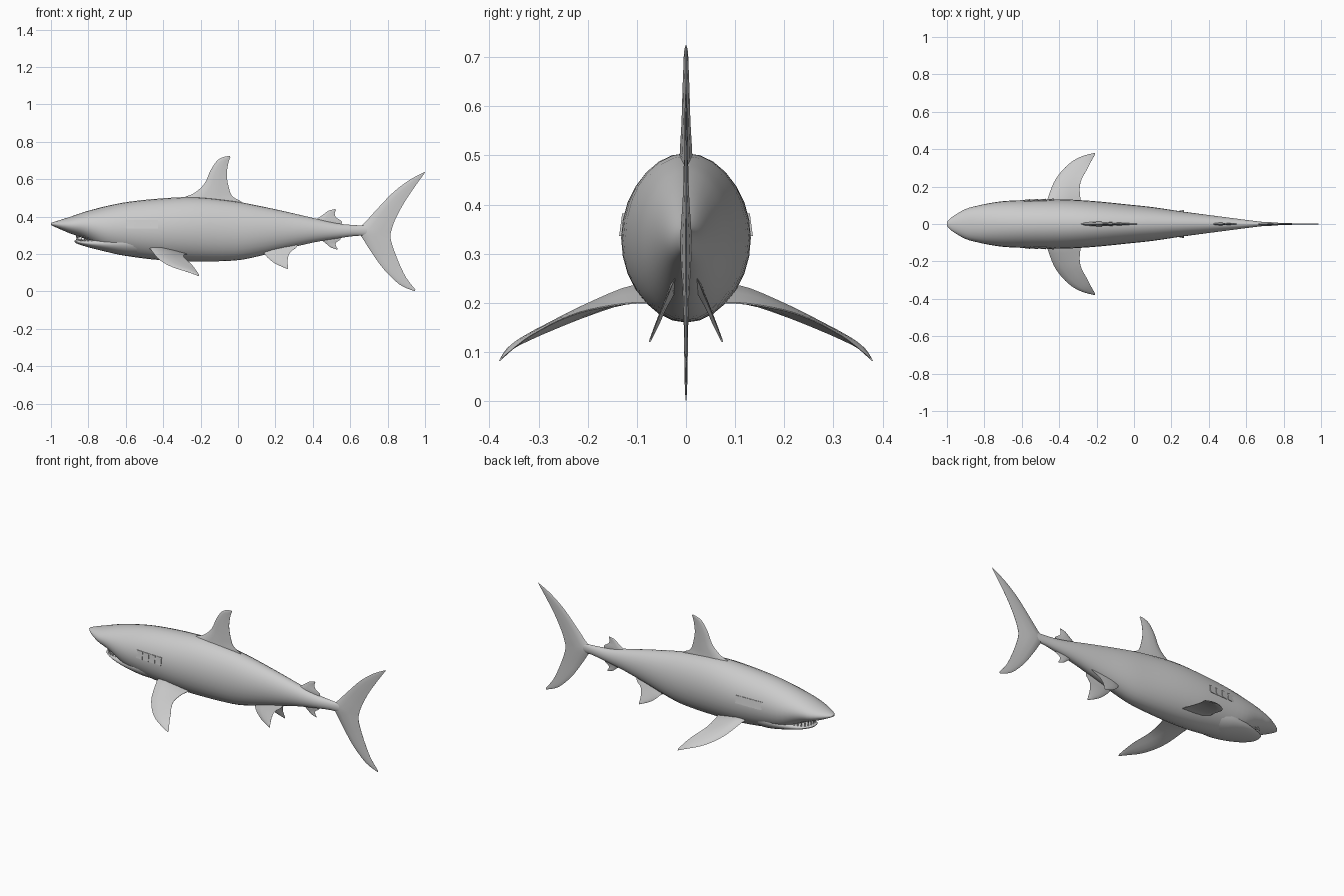
import bpy, bmesh, math
from mathutils import Vector

if "Cube" in bpy.data.objects:
    bpy.data.objects.remove(bpy.data.objects["Cube"])

skin = bpy.data.materials.new("grey_skin")
skin.diffuse_color = (0.6, 0.6, 0.6, 1)
skin.use_nodes = True
skin.node_tree.nodes["Principled BSDF"].inputs["Base Color"].default_value = skin.diffuse_color


def finish(name, bm, angle=40):
    bmesh.ops.recalc_face_normals(bm, faces=bm.faces)
    me = bpy.data.meshes.new(name)
    bm.to_mesh(me)
    bm.free()
    me.materials.append(skin)
    ob = bpy.data.objects.new(name, me)
    bpy.context.collection.objects.link(ob)
    bpy.ops.object.select_all(action='DESELECT')
    ob.select_set(True)
    bpy.context.view_layer.objects.active = ob
    if angle:
        bpy.ops.object.shade_smooth_by_angle(angle=math.radians(angle))
    return ob


def smooth(rows, n):
    """Catmull-Rom resampling of a list of number rows."""
    pts = [Vector(r) for r in rows]
    out = []
    for i in range(len(pts) - 1):
        a, b = pts[max(i - 1, 0)], pts[i]
        c, d = pts[i + 1], pts[min(i + 2, len(pts) - 1)]
        for k in range(n):
            t = k / n
            out.append(b + (c - a) * (t / 2)
                       + (a * 2 - b * 5 + c * 4 - d) * (t * t / 2)
                       + (b * 3 - a - c * 3 + d) * (t ** 3 / 2))
    return out + [pts[-1]]


def skin_rings(bm, rings):
    loops = [[bm.verts.new(p) for p in ring] for ring in rings]
    n = len(loops[0])
    for a, b in zip(loops, loops[1:]):
        for i in range(n):
            j = (i + 1) % n
            bm.faces.new((a[i], a[j], b[j], b[i]))
    bm.faces.new(loops[0])
    bm.faces.new(loops[-1])


def hull(name, rows, sides=28, n=3):
    """Elliptical loft along x; rows hold x, top z, bottom z, half width."""
    bm = bmesh.new()
    rings = []
    for x, top, bot, w in smooth(rows, n):
        c, h = (top + bot) / 2, (top - bot) / 2
        rings.append([(x, w * math.cos(a), c + h * math.sin(a))
                      for a in (2 * math.pi * i / sides for i in range(sides))])
    skin_rings(bm, rings)
    return finish(name, bm, 60)


def fin(name, rows, normal=(0, 1, 0), n=3):
    """Lens-shaped loft; rows hold leading point, trailing point, half thickness."""
    bm = bmesh.new()
    nrm = Vector(normal).normalized()
    chord = [(0, 0), (.08, .6), (.3, 1), (.65, .65), (1, 0.08)]
    lens = chord + [(u, -t) for u, t in chord[:0:-1]]
    flat = smooth([tuple(a) + tuple(b) + (t,) for a, b, t in rows], n)
    rings = []
    for r in flat:
        a, b = Vector(r[0:3]), Vector(r[3:6])
        rings.append([a.lerp(b, u) + nrm * (t * r[6]) for u, t in lens])
    skin_rings(bm, rings)
    return finish(name, bm, 40)


def upright(rows):
    """Turn x/z pairs into centre-line fin rows."""
    return [((a, 0, b), (c, 0, d), t) for a, b, c, d, t in rows]


# Body
body_rows = [
    (-1.0, .366, .356, .010), (-.97, .376, .341, .040), (-.90, .398, .311, .080),
    (-.84, .419, .290, .097), (-.79, .434, .265, .108), (-.70, .457, .214, .122),
    (-.58, .480, .187, .128), (-.40, .498, .166, .132), (-.22, .504, .160, .123),
    (-.02, .482, .165, .103), (.10, .460, .186, .090), (.25, .428, .225, .068),
    (.40, .393, .261, .048), (.53, .364, .283, .031), (.63, .354, .297, .018),
    (.70, .352, .298, .010), (.77, .340, .300, .003)]
hull("body", body_rows)

# Lower jaw
hull("lower_jaw", [
    (-.875, .271, .266, .010), (-.862, .276, .256, .040), (-.80, .280, .236, .074),
    (-.70, .300, .211, .100), (-.60, .330, .190, .108), (-.50, .340, .186, .100)])

# Teeth along both jaws
bm = bmesh.new()
for i in range(13):
    a = math.pi * (i / 12 - .5)
    x, y = -.78 - .082 * math.cos(a), .066 * math.sin(a)
    for z, s in ((.270, 1), (.300, -1)):
        ring = [bm.verts.new((x + .006 * math.cos(k * math.pi / 2),
                              y + .006 * math.sin(k * math.pi / 2), z)) for k in range(4)]
        tip = bm.verts.new((x, y, z + s * .022))
        bm.faces.new(ring)
        for k in range(4):
            bm.faces.new((ring[k], ring[(k + 1) % 4], tip))
finish("teeth", bm, 0)


# Gill flaps lying on the body sides
def side_y(x, z):
    dense = smooth(body_rows, 12)
    _, top, bot, w = min(dense, key=lambda r: abs(r[0] - x))
    return w * math.sqrt(max(0, 1 - ((z - (top + bot) / 2) / ((top - bot) / 2)) ** 2))


for side, label in ((-1, "right"), (1, "left")):
    bm = bmesh.new()
    for i in range(4):
        x0 = -.60 + i * .043
        x1 = x0 + .043
        rings = []
        for x, proud in ((x0, .0005), (x1, .004)):
            pts = [(side_y(x, z), z) for z in (.336, .382)]
            rings.append([(x, side * (y + d), z) for (y, z), d in
                          ((pts[0], proud), (pts[1], proud), (pts[1], -.004), (pts[0], -.004))])
        skin_rings(bm, rings)
    finish("gill_flaps_" + label, bm, 0)

# Dorsal fins and anal fin
fin("dorsal_fin", upright([
    (-.34, .470, .020, .455, .014), (-.29, .503, .018, .480, .013),
    (-.235, .525, -.030, .508, .012), (-.18, .575, -.050, .560, .009),
    (-.148, .645, -.060, .620, .007), (-.115, .695, -.055, .670, .005),
    (-.085, .716, -.048, .700, .004), (-.045, .725, -.040, .718, .001)]))
fin("second_dorsal_fin", upright([
    (.40, .375, .55, .350, .008), (.43, .393, .555, .374, .007),
    (.46, .414, .525, .395, .005), (.485, .432, .517, .415, .003),
    (.52, .440, .523, .434, .001)]))
fin("anal_fin", upright([
    (.43, .290, .54, .300, .008), (.455, .268, .55, .280, .006),
    (.475, .252, .525, .262, .004), (.495, .236, .523, .245, .003),
    (.53, .224, .533, .229, .001)]))

# Tail fin from upper tip to lower tip
fin("tail_fin", upright([
    (1.0, .640, .996, .630, .001), (.92, .598, .935, .545, .003),
    (.83, .530, .880, .460, .004), (.75, .447, .838, .378, .006),
    (.685, .375, .820, .325, .010), (.645, .328, .815, .300, .012),
    (.672, .275, .820, .265, .010), (.72, .200, .838, .210, .006),
    (.78, .118, .864, .145, .004), (.865, .036, .900, .072, .003),
    (.945, .001, .949, .009, .001)]))

# Paired pectoral and pelvic fins
for s, label in ((-1, "right"), (1, "left")):
    fin("pectoral_fin_" + label, [
        ((-.48, s * .080, .232), (-.27, s * .070, .200), .018),
        ((-.465, s * .125, .222), (-.285, s * .125, .198), .016),
        ((-.43, s * .220, .178), (-.290, s * .200, .185), .012),
        ((-.385, s * .285, .146), (-.275, s * .250, .168), .009),
        ((-.33, s * .335, .122), (-.252, s * .290, .148), .007),
        ((-.27, s * .365, .104), (-.232, s * .330, .124), .005),
        ((-.21, s * .380, .082), (-.208, s * .372, .090), .002)],
        (0, s * .4, 1))
    fin("pelvic_fin_" + label, [
        ((.11, s * .022, .250), (.32, s * .022, .250), .007),
        ((.135, s * .032, .212), (.310, s * .030, .233), .007),
        ((.155, s * .046, .184), (.278, s * .040, .208), .005),
        ((.20, s * .061, .148), (.266, s * .055, .172), .004),
        ((.265, s * .074, .120), (.267, s * .072, .128), .002)],
        (0, 1, s * .4))
